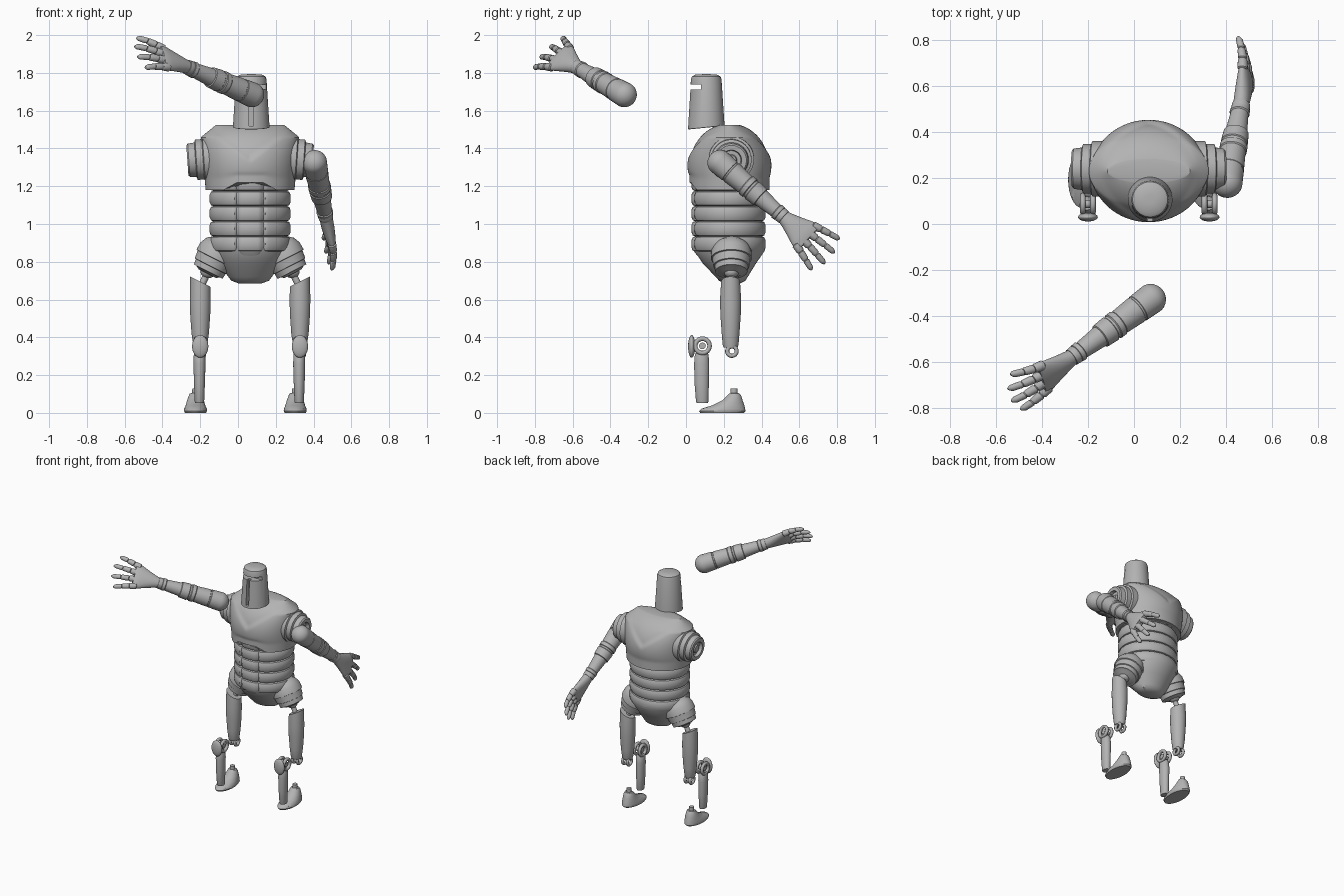
import bpy, bmesh
from math import sin, cos, pi, sqrt
from mathutils import Vector, Matrix

cube = bpy.data.objects.get("Cube")
if cube:
    bpy.data.objects.remove(cube)

metal = bpy.data.materials.new("grey metal")
metal.use_nodes = True
GREY = (0.45, 0.45, 0.45, 1)
metal.diffuse_color = GREY
metal.node_tree.nodes["Principled BSDF"].inputs["Base Color"].default_value = GREY

CX, CY = 0.064, 0.23          # middle of the torso


def finish(name, bm, matrix=None, angle=0.6):
    if matrix:
        bm.transform(matrix)
    bmesh.ops.recalc_face_normals(bm, faces=bm.faces)
    mesh = bpy.data.meshes.new(name)
    bm.to_mesh(mesh)
    bm.free()
    mesh.materials.append(metal)
    ob = bpy.data.objects.new(name, mesh)
    bpy.context.collection.objects.link(ob)
    smooth(ob, angle)
    return ob


def smooth(ob, angle=0.6):
    bpy.ops.object.select_all(action='DESELECT')
    ob.select_set(True)
    bpy.context.view_layer.objects.active = ob
    bpy.ops.object.shade_smooth_by_angle(angle=angle)


def loft(name, rings, matrix=None, bend=None, sides=32):
    """Skin elliptical rings (z, rx, ry, cx, cy); bend edits each point."""
    bm = bmesh.new()
    loops = []
    for ring in rings:
        z, rx, ry, cx, cy = (tuple(ring) + (0, 0))[:5]
        loop = []
        for k in range(sides):
            a = 2 * pi * k / sides
            p = Vector((cx + rx * cos(a), cy + ry * sin(a), z))
            loop.append(bm.verts.new(bend(p) if bend else p))
        loops.append(loop)
    for low, high in zip(loops, loops[1:]):
        for k in range(sides):
            j = (k + 1) % sides
            bm.faces.new((low[k], low[j], high[j], high[k]))
    bm.faces.new(loops[0])
    bm.faces.new(loops[-1])
    return finish(name, bm, matrix)


def lathe(name, profile, matrix, sides=32):
    return loft(name, [(h, r, r) for r, h in profile], matrix, None, sides)


def frame(origin, zdir, xdir):
    z = Vector(zdir).normalized()
    x = Vector(xdir)
    x = (x - z * x.dot(z)).normalized()
    m = Matrix((x, z.cross(x), z)).transposed().to_4x4()
    m.translation = origin
    return m


def ring(name, centre, major, minor):
    """Torus around the x axis."""
    bm = bmesh.new()
    n, t = 24, 8
    grid = [[bm.verts.new((minor * sin(2 * pi * j / t),
                           (major + minor * cos(2 * pi * j / t)) * cos(2 * pi * i / n),
                           (major + minor * cos(2 * pi * j / t)) * sin(2 * pi * i / n)))
             for j in range(t)] for i in range(n)]
    for i in range(n):
        for j in range(t):
            u, v = (i + 1) % n, (j + 1) % t
            bm.faces.new((grid[i][j], grid[u][j], grid[u][v], grid[i][v]))
    finish(name, bm, Matrix.Translation(centre), 1.2)


def rod(name, a, b, r):
    a, b = Vector(a), Vector(b)
    lathe(name, [(r, 0), (r, (b - a).length)], frame(a, b - a, (0, 1, 0)), 12)


def ball(name, centre, scale):
    bm = bmesh.new()
    bmesh.ops.create_uvsphere(bm, u_segments=24, v_segments=16, radius=1)
    finish(name, bm, Matrix.Translation(centre) @ Matrix.Diagonal((*scale, 1)))


# Helmet, with a cut visor and breathing slit
def neck_slope(p):
    return p + Vector((0, 0, 0.1 * p.y)) if p.z < 1.52 else p


helmet = loft("helmet", [(1.51, .09, .09), (1.512, .097, .097), (1.765, .081, .081),
                         (1.78, .076, .076), (1.79, .06, .06), (1.793, .02, .02)],
              Matrix.Translation((.07, .107, 0)), neck_slope, 48)
for centre, size in (((.07, -.02, 1.725), (.4, .2, .026)),
                     ((.07, -.03, 1.62), (.022, .16, .2))):
    bm = bmesh.new()
    bmesh.ops.create_cube(bm, size=1)
    cutter = finish("slot_cutter", bm, Matrix.Translation(centre) @ Matrix.Diagonal((*size, 1)))
    cutter.hide_render = True
    cut = helmet.modifiers.new("slot", 'BOOLEAN')
    cut.operation, cut.solver, cut.object = 'DIFFERENCE', 'EXACT', cutter
    bpy.context.view_layer.objects.active = helmet
    bpy.ops.object.modifier_apply(modifier="slot")
    bpy.data.objects.remove(cutter)
smooth(helmet)


# Chest shell: round from the side, square at the shoulders, with a V crease
def chest_shape(p):
    crease = 1.33 + 0.75 * abs(p.x)
    p.y *= 1 - 0.06 * min(max((p.z - crease) / 0.03, 0), 1)
    if p.y < 0 and p.z < 1.28:
        lift = min(max((0.14 - abs(p.x)) / 0.07, 0), 1)
        p.z += 0.04 * lift * (1.28 - p.z) / 0.1
    return p


rings = []
for i in range(41):
    z = 1.18 + 0.345 * sin(pi / 2 * i / 40)
    ry = sqrt(max(.222 ** 2 - (z - 1.31) ** 2, .0001))
    rx = .235 + .025 * (z - 1.18) / .28 if z < 1.46 else .26 - .08 * ((z - 1.46) / .065)
    rings.append((z, rx, max(ry, .212) if z < 1.31 else ry))
loft("chest", rings, Matrix.Translation((CX, CY, 0)), chest_shape, 128)


# Abdomen: bulging bands with two upright grooves at the front
def belly_shape(p):
    if p.y < 0:
        p.y += 0.014 * max(0, 1 - abs(abs(p.x) - .07) / .014)
    return p


rings = []
for band in range(5):
    for t, inset in ((0, .02), (.06, .008), (.25, .001), (.5, 0), (.75, .001), (.94, .008), (1, .02)):
        rings.append((.855 + .08 * (band + t), .215 - inset, .197 - inset))
loft("abdomen", rings, Matrix.Translation((CX, CY - .005, 0)), belly_shape, 128)

# Pelvis
loft("pelvis", [(.685, .06, .04, 0, .015), (.70, .10, .07, 0, .015), (.72, .115, .085, 0, .012),
                (.79, .165, .14), (.86, .197, .188), (.885, .20, .192), (.92, .195, .185)],
     Matrix.Translation((CX, CY, 0)), None, 64)
loft("pelvis_plate", [(.80, .03, .01, 0, .055), (.85, .055, .012, 0, .012), (.88, .06, .012, 0, .002),
                      (.892, .05, .01)], Matrix.Translation((CX, .045, 0)))

for side, word in ((-1, "right"), (1, "left")):
    # Stepped shoulder socket
    lathe(word + "_shoulder_socket",
          [(.12, .17), (.12, .245), (.107, .25), (.107, .285), (.092, .29), (.088, .325),
           (.08, .333), (.055, .333), (.05, .31), (.03, .31), (.025, .325), (.005, .325)],
          frame((CX, .24, 1.36), (side, 0, -.07), (0, 1, 0)), 48)

    # Domed hip housing with raised bands
    hip = Vector((CX + side * .222, .24, .748))
    lathe(word + "_hip_housing",
          [(.05, .012), (.07, 0), (.085, 0), (.088, -.03), (.095, -.032), (.1, -.075), (.108, -.077),
           (.106, -.12), (.09, -.155), (.06, -.18), (.01, -.19)],
          frame(hip, (side * .45, 0, -.89), (0, 1, 0)), 48)
    ball(word + "_hip_ball", hip, (.04, .04, .035))

    # Thigh with slanted top and twin knee eyelets
    leg = CX + side * .264
    rod(word + "_hip_strut", hip, (leg, .24, .66), .018)
    loft(word + "_thigh",
         [(.345, .034, .036), (.36, .037, .042), (.42, .046, .047), (.52, .053, .054),
          (.60, .055, .056), (.695, .053, .05)],
         Matrix.Translation((leg, .236, 0)),
         lambda p, s=side: p + Vector((0, 0, .5 * s * p.x)) if p.z > .65 else p)
    for k in (-1, 1):
        ring(word + "_thigh_eyelet", (leg + k * .02, .243, .327), .025, .011)
        ring(word + "_knee_ring", (leg + k * .022, .087, .355), .038, .012)

    # Knee and shin
    rod(word + "_knee_pin", (leg - .022, .087, .355), (leg + .022, .087, .355), .018)
    ball(word + "_knee_cap", (leg, .03, .352), (.043, .019, .06))
    rod(word + "_knee_cap_link", (leg, .03, .345), (leg, .06, .345), .015)
    loft(word + "_shin", [(.053, .023, .03, 0, .003), (.06, .025, .033, 0, .003), (.16, .029, .038),
                          (.26, .032, .04), (.31, .03, .036), (.33, .024, .022)],
         Matrix.Translation((leg - .004, .083, 0)))

    # Foot
    loft(word + "_foot",
         [(0, .056, .115, 0, .19), (.01, .061, .123, 0, .192), (.022, .06, .116, 0, .197),
          (.04, .052, .085, 0, .224), (.065, .045, .055, 0, .245), (.09, .036, .038, 0, .255),
          (.103, .03, .026, 0, .256), (.105, .018, .019, 0, .254), (.13, .017, .018, 0, .254)],
         Matrix.Translation((leg - .025, 0, 0)))


# Arms, built along local z with the fingers spread along local x
def build_arm(word, shoulder, along, spread):
    base = frame(shoulder, along, spread)
    dome = [(.066 * sin(a * pi / 16) + .001, -.066 * cos(a * pi / 16)) for a in range(8)]
    lathe(word + "_arm", dome +
          [(.066, 0), (.063, .07), (.06, .072), (.06, .08), (.062, .082), (.056, .18), (.06, .185),
           (.06, .21), (.055, .214), (.055, .225), (.059, .229), (.055, .285), (.048, .288),
           (.039, .395), (.044, .4), (.042, .42), (.039, .422), (.041, .427), (.039, .45), (.03, .452)],
          base)
    loft(word + "_palm",
         [(.44, .034, .034), (.48, .046, .035), (.53, .064, .034), (.58, .084, .03),
          (.61, .092, .026), (.625, .088, .02)], base)
    for k in range(4):
        s = k - 1.5
        length = (.15, .165, .165, .15)[k]
        root = base @ Vector((s * .046, 0, .605 - .008 * abs(s)))
        out = base.to_3x3() @ Vector((s * .19, 0, 1))
        rows = []
        for joint in range(3):
            r = .0225 - .003 * joint
            for t, f in ((0, .75), (.1, 1), (.85, .92), (1, .7)):
                rows.append((length * (joint + t) / 3, r * f, r * f))
        rows.append((length * 1.05, .005, .005))
        loft(word + "_finger", rows, frame(root, out, base.to_3x3() @ Vector((1, 0, 0))),
             lambda p: p - Vector((0, 1.2 * p.z * p.z, 0)), 14)


build_arm("left", (.405, .18, 1.325), (.08, .45, -.385), (-.045, .175, .16))
build_arm("right", (.072, -.327, 1.685), (-.34, -.25, .145), (.06, -.15, -.17))
